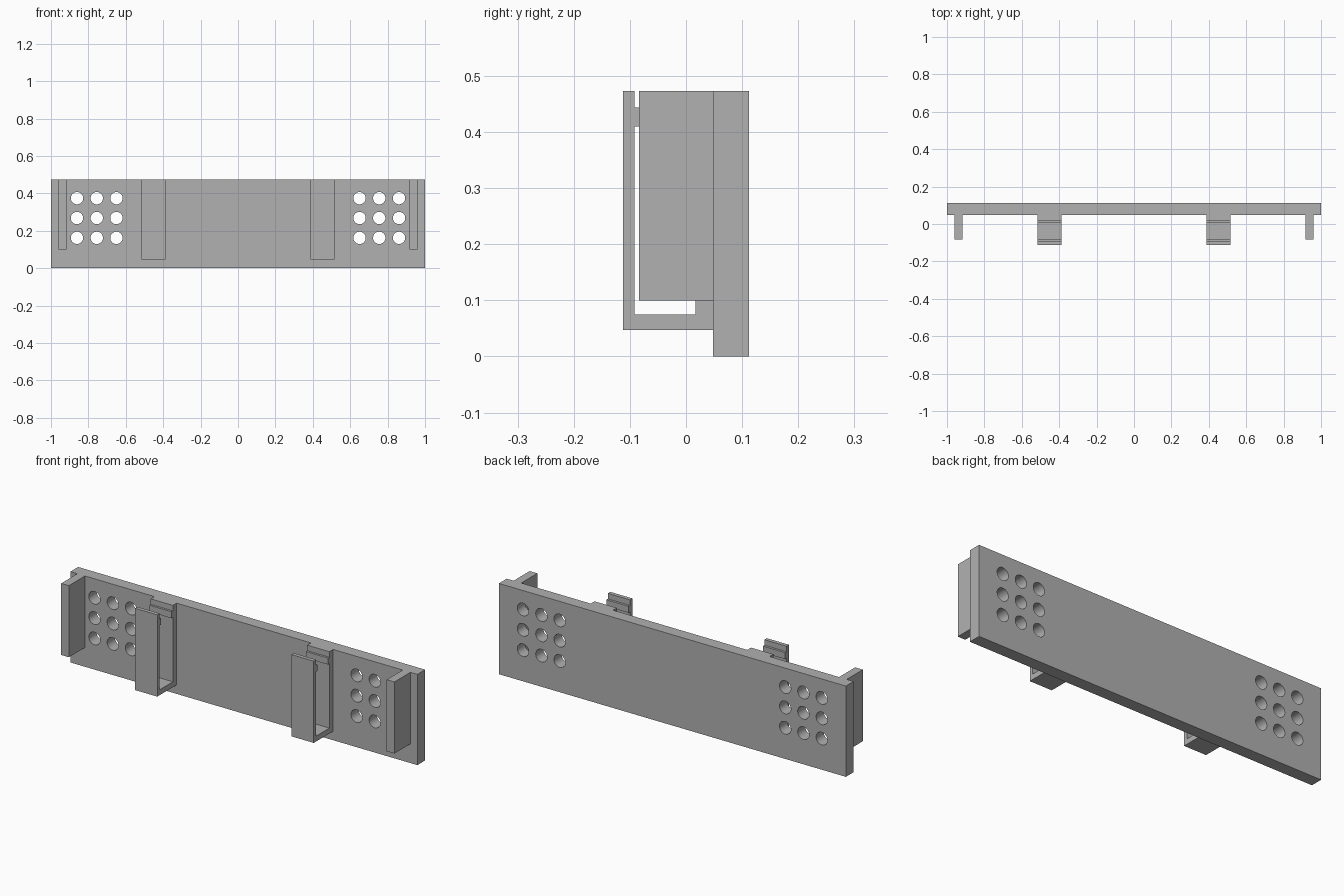
import bpy, bmesh
from mathutils import Matrix, Vector

cube = bpy.data.objects.get("Cube")
if cube:
    bpy.data.objects.remove(cube, do_unlink=True)

grey = bpy.data.materials.new("plain_grey")
grey.use_nodes = True
grey.diffuse_color = (0.44, 0.44, 0.44, 1)
grey.node_tree.nodes["Principled BSDF"].inputs["Base Color"].default_value = grey.diffuse_color

TOP = 0.473
PANEL_FRONT, PANEL_BACK = 0.048, 0.112


def finish(bm, name):
    bmesh.ops.recalc_face_normals(bm, faces=bm.faces)
    mesh = bpy.data.meshes.new(name)
    bm.to_mesh(mesh)
    bm.free()
    mesh.materials.append(grey)
    obj = bpy.data.objects.new(name, mesh)
    bpy.context.collection.objects.link(obj)
    return obj


def extrude_profile(name, points, x0, x1):
    """Sweep a closed (y, z) profile along x."""
    bm = bmesh.new()
    face = bm.faces.new([bm.verts.new((x0, y, z)) for y, z in points])
    result = bmesh.ops.extrude_face_region(bm, geom=[face])
    verts = [g for g in result["geom"] if isinstance(g, bmesh.types.BMVert)]
    bmesh.ops.translate(bm, verts=verts, vec=Vector((x1 - x0, 0, 0)))
    return finish(bm, name)


def rectangle(y0, y1, z0, z1):
    return [(y0, z0), (y1, z0), (y1, z1), (y0, z1)]


# Main panel
panel = extrude_profile("panel", rectangle(PANEL_FRONT, PANEL_BACK, 0, TOP), -1, 1)

# Round holes, a three by three grid at each end
bm = bmesh.new()
for side in (-1, 1):
    for x in (0.65, 0.755, 0.861):
        for z in (0.162, 0.268, 0.374):
            place = Matrix.Translation((side * x, 0.08, z)) @ Matrix.Rotation(1.5707963, 4, "X")
            bmesh.ops.create_cone(bm, cap_ends=True, segments=32, radius1=0.033,
                                  radius2=0.033, depth=0.2, matrix=place)
cutter = finish(bm, "hole_cutter")
cutter.hide_render = True
cut = panel.modifiers.new("holes", "BOOLEAN")
cut.operation = "DIFFERENCE"
cut.solver = "EXACT"
cut.object = cutter
bpy.context.view_layer.objects.active = panel
panel.select_set(True)
bpy.ops.object.modifier_apply(modifier="holes")
bpy.data.objects.remove(cutter, do_unlink=True)
bpy.ops.object.shade_smooth_by_angle()

# U-shaped clip profile with a small catch lip on each inner wall
front, front_in, front_lip = -0.112, -0.092, -0.08
back_in, back_lip = 0.017, 0.006
bottom, floor, lip_low, lip_high = 0.047, 0.075, 0.41, 0.444
clip = [
    (front, bottom), (PANEL_FRONT, bottom), (PANEL_FRONT, TOP), (back_in, TOP),
    (back_in, lip_high), (back_lip, lip_high), (back_lip, lip_low), (back_in, lip_low),
    (back_in, floor), (front_in, floor),
    (front_in, lip_low), (front_lip, lip_low), (front_lip, lip_high), (front_in, lip_high),
    (front_in, TOP), (front, TOP),
]

# Clips and end flanges, mirrored left and right
for side, label in ((1, "left"), (-1, "right")):
    extrude_profile(label + "_clip", clip, side * 0.387, side * 0.515)
    extrude_profile(label + "_flange", rectangle(-0.084, PANEL_FRONT, 0.1, TOP),
                    side * 0.916, side * 0.96)
